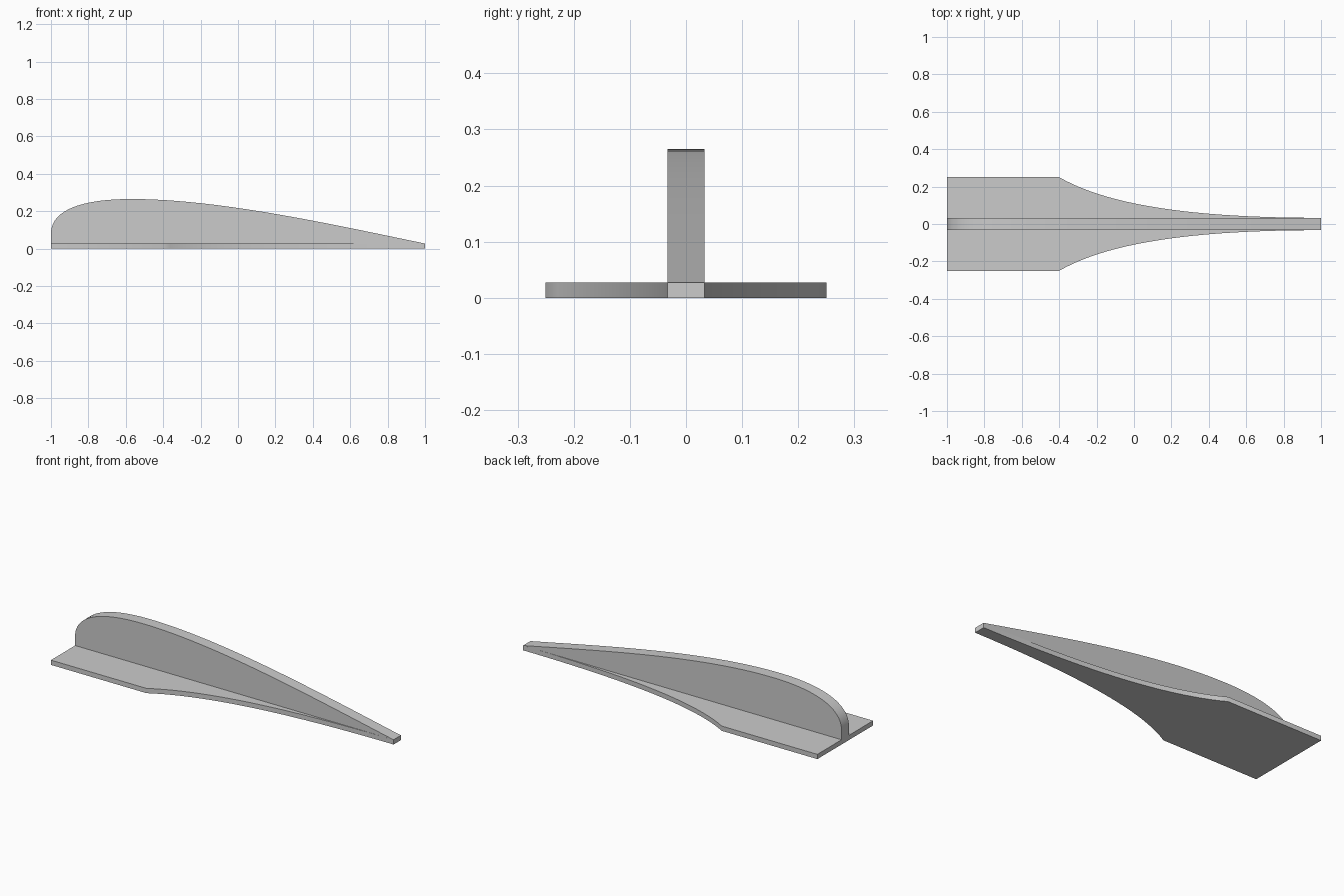
import bpy, bmesh
from mathutils import Vector
from mathutils.geometry import interpolate_bezier

cube = bpy.data.objects.get("Cube")
if cube:
    bpy.data.objects.remove(cube, do_unlink=True)

PLATE = 0.027   # base plate thickness
HALF = 0.033    # half thickness of the fin

grey = bpy.data.materials.new("plain_grey")
grey.use_nodes = True
colour = (0.6, 0.6, 0.6, 1)
grey.diffuse_color = colour
grey.node_tree.nodes["Principled BSDF"].inputs["Base Color"].default_value = colour


def curve(a, b, c, d, n=24):
    return [tuple(p) for p in interpolate_bezier(*map(Vector, (a, b, c, d)), n)]


def extrude_outline(name, outline, place, offset):
    """Fill an outline and push it along offset into a solid."""
    bm = bmesh.new()
    face = bm.faces.new([bm.verts.new(place(u, v)) for u, v in outline])
    out = bmesh.ops.extrude_face_region(bm, geom=[face])
    moved = [g for g in out["geom"] if isinstance(g, bmesh.types.BMVert)]
    bmesh.ops.translate(bm, verts=moved, vec=offset)
    bmesh.ops.recalc_face_normals(bm, faces=bm.faces)
    mesh = bpy.data.meshes.new(name)
    bm.to_mesh(mesh)
    bm.free()
    mesh.materials.append(grey)
    obj = bpy.data.objects.new(name, mesh)
    bpy.context.collection.objects.link(obj)
    bpy.ops.object.select_all(action="DESELECT")
    obj.select_set(True)
    bpy.context.view_layer.objects.active = obj
    bpy.ops.object.shade_smooth_by_angle(angle=0.5)
    return obj


# Base plate: straight at the wide end, sweeping in to a narrow tip
side = [(-1, 0.25)] + curve((-0.4, 0.25), (-0.12, 0.09), (0.36, HALF), (1, HALF))
outline = side + [(x, -y) for x, y in reversed(side)]
extrude_outline("base_plate", outline, lambda x, y: (x, y, 0), (0, 0, PLATE))

# Upright fin: round nose, long falling back
nose = curve((-1, 0.08), (-1, 0.2), (-0.85, 0.265), (-0.57, 0.265))
back = curve((-0.57, 0.265), (-0.1, 0.265), (0.5, 0.13), (1, PLATE), 32)
outline = [(-1, PLATE)] + nose + back[1:]
extrude_outline("upright_fin", outline, lambda x, z: (x, -HALF, z), (0, 2 * HALF, 0))
